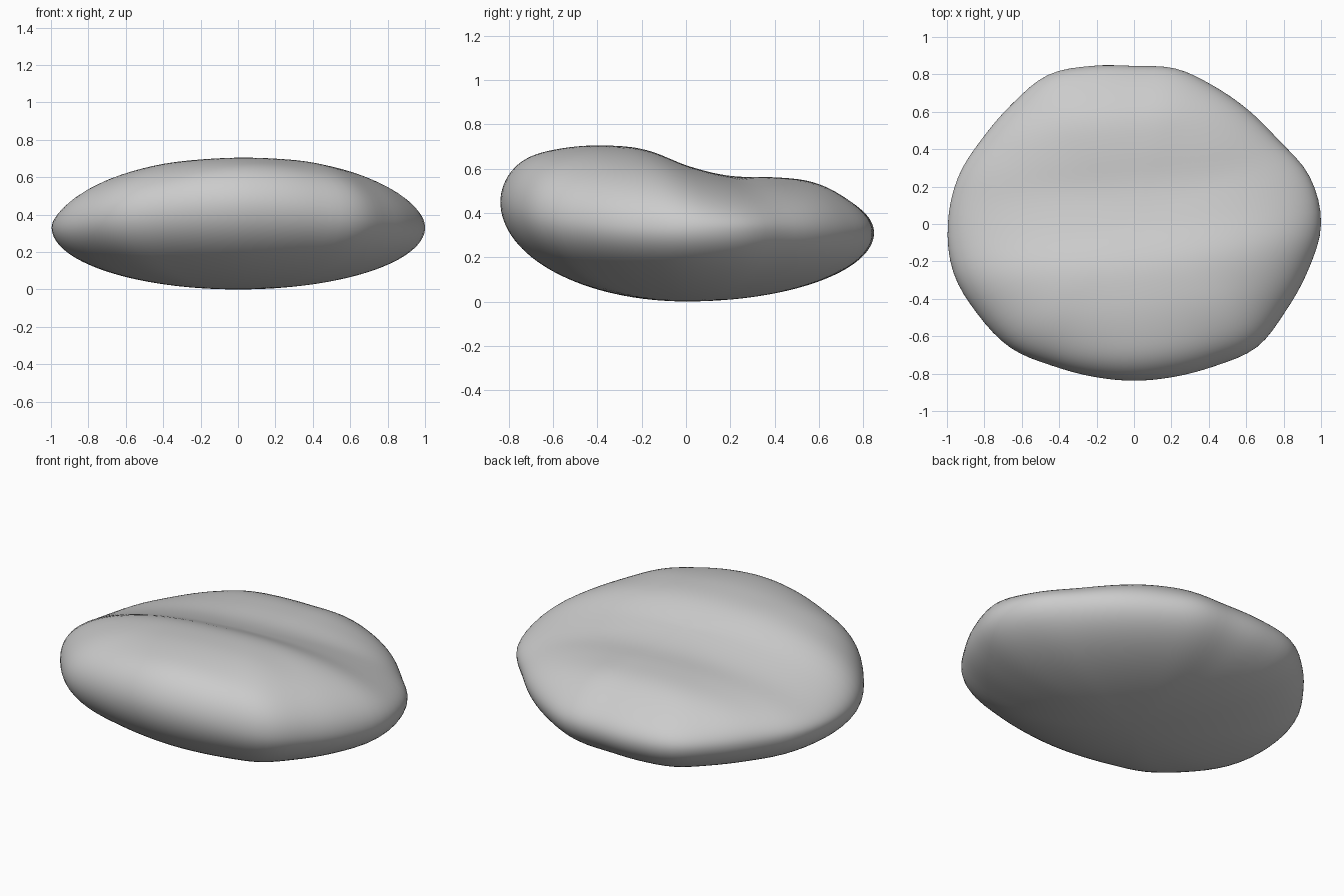
import bpy, bmesh, math

if "Cube" in bpy.data.objects:
    bpy.data.objects.remove(bpy.data.objects["Cube"])

# Plan outline: radius every 15 degrees, counter-clockwise from +x
OUTLINE = [1.0, .973, .895, .863, .852, .86, .845, .875, .92, .915, .93, .973,
           .995, 1.0, .965, .935, .875, .845, .838, .845, .875, .93, .935, .963]
# Crest height from front to back: high ridge, shallow trough, low shelf
CREST = [.79, .745, .72, .69, .612, .568, .575, .585, .55]


def spline(a, b, c, d, t):
    """Smooth curve from b to c."""
    return b + .5 * t * (c - a + t * (2*a - 5*b + 4*c - d + t * (3*(b - c) + d - a)))


def radius(angle):
    u = angle / math.tau * len(OUTLINE)
    i = math.floor(u)
    return spline(*[OUTLINE[(i + k) % len(OUTLINE)] for k in (-1, 0, 1, 2)], u - i)


def crest(y):
    last = len(CREST) - 1
    u = min(max((y + .8) / .2, 0), last)
    i = min(math.floor(u), last - 1)
    return spline(*[CREST[min(max(i + k, 0), last)] for k in (-1, 0, 1, 2)], u - i)


def shape(co):
    """Move a unit sphere point onto the stone."""
    s = min(math.hypot(co.x, co.y), 1)
    angle = math.atan2(co.y, co.x)
    r = s * radius(angle)
    x, y = r * math.cos(angle), r * math.sin(angle)
    side = math.sin(angle)
    rim = .33 + (.12 if side < 0 else -.02) * side * side
    if co.z >= 0:
        top = crest(y - .1 * x) - .05 * x * x
        z = rim + (top - rim) * math.sqrt(1 - s ** 3)
    else:
        z = rim * (1 - math.sqrt(1 - s * s))
    return x, y, z


# Stone body
bm = bmesh.new()
bmesh.ops.create_uvsphere(bm, u_segments=96, v_segments=64, radius=1)
for v in bm.verts:
    v.co = shape(v.co)
for _ in range(2):
    bmesh.ops.smooth_vert(bm, verts=bm.verts, factor=.5,
                          use_axis_x=False, use_axis_y=False, use_axis_z=True)
for f in bm.faces:
    f.smooth = True
mesh = bpy.data.meshes.new("stone")
bm.to_mesh(mesh)
bm.free()

# Plain grey stone colour
mat = bpy.data.materials.new("stone_grey")
mat.use_nodes = True
mat.diffuse_color = (.6, .6, .6, 1)
mat.node_tree.nodes["Principled BSDF"].inputs["Base Color"].default_value = (.6, .6, .6, 1)
mesh.materials.append(mat)

stone = bpy.data.objects.new("stone", mesh)
bpy.context.collection.objects.link(stone)
